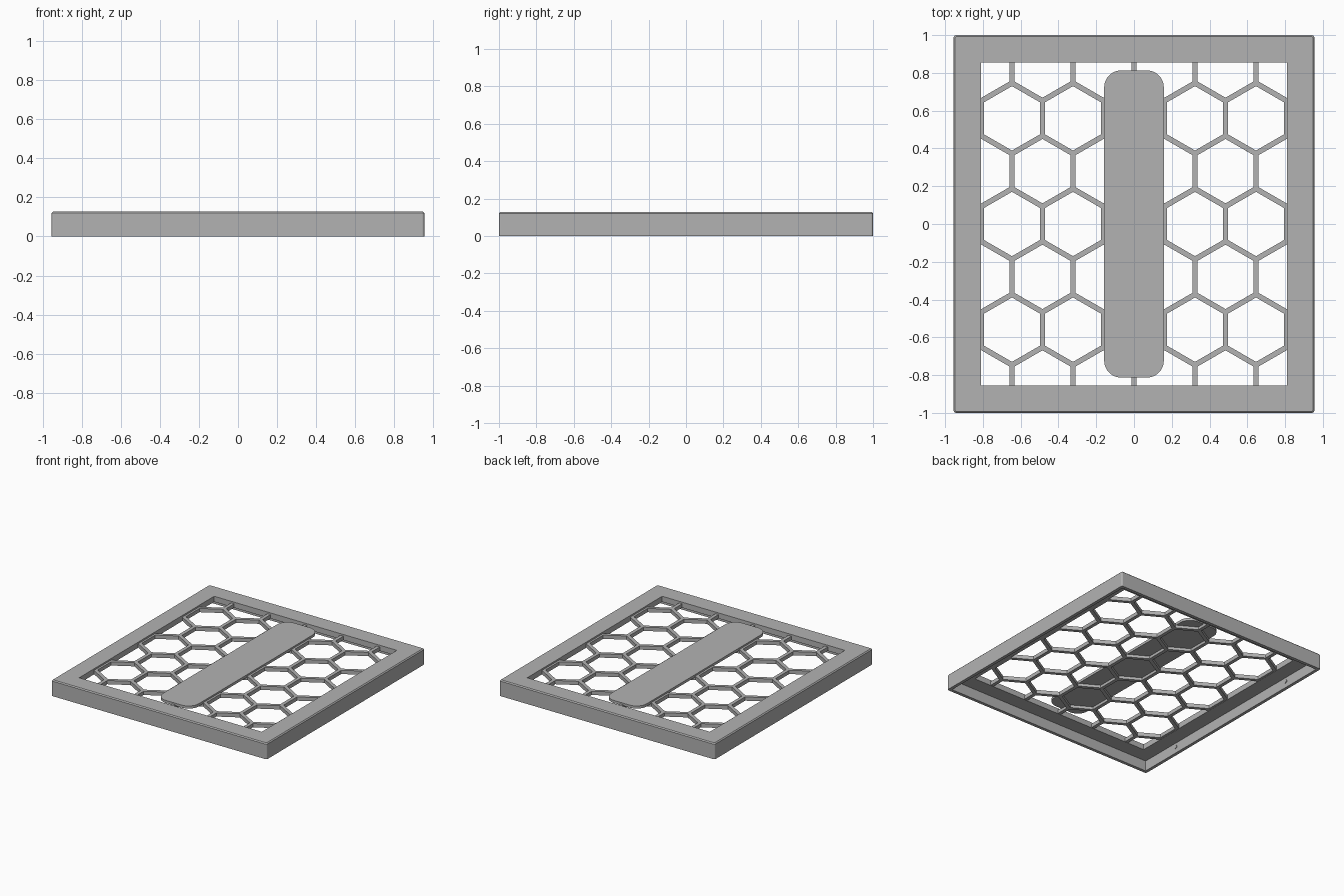
import bpy, bmesh, math
from mathutils import Matrix, Vector

cube = bpy.data.objects.get("Cube")
if cube:
    bpy.data.objects.remove(cube, do_unlink=True)

grey = bpy.data.materials.new("matte grey")
grey.use_nodes = True
colour = (0.45, 0.45, 0.45, 1)
grey.diffuse_color = colour
grey.node_tree.nodes["Principled BSDF"].inputs["Base Color"].default_value = colour

TOP = 0.128
HALF_X, HALF_Y = 0.955, 1.0
OPEN_X, OPEN_Y = 0.81, 0.855
PLATE_BOTTOM = 0.083
WALL = 0.025


def finish(name, bm):
    bmesh.ops.remove_doubles(bm, verts=bm.verts, dist=0.0001)
    bmesh.ops.recalc_face_normals(bm, faces=bm.faces)
    mesh = bpy.data.meshes.new(name)
    bm.to_mesh(mesh)
    bm.free()
    mesh.materials.append(grey)
    obj = bpy.data.objects.new(name, mesh)
    bpy.context.scene.collection.objects.link(obj)
    return obj


def rounded_loop(bm, hx, hy, z, radius, steps):
    """Rounded rectangle of vertices, counter-clockwise."""
    verts = []
    for quarter, (sx, sy) in enumerate([(1, 1), (-1, 1), (-1, -1), (1, -1)]):
        for i in range(steps + 1):
            a = (quarter + i / steps) * math.pi / 2
            verts.append(bm.verts.new((sx * (hx - radius) + radius * math.cos(a),
                                       sy * (hy - radius) + radius * math.sin(a), z)))
    return verts


def bridge(bm, a, b):
    n = len(a)
    for i in range(n):
        j = (i + 1) % n
        bm.faces.new((a[i], a[j], b[j], b[i]))


# Frame: top plate with a chamfered rim and thin hanging walls
bm = bmesh.new()
chamfer = 0.008
section = [
    (HALF_X, HALF_Y, 0, 0.012),
    (HALF_X, HALF_Y, TOP - chamfer, 0.012),
    (HALF_X - chamfer, HALF_Y - chamfer, TOP, 0.006),
    (OPEN_X, OPEN_Y, TOP, 0),
    (OPEN_X, OPEN_Y, PLATE_BOTTOM, 0),
    (HALF_X - WALL, HALF_Y - WALL, PLATE_BOTTOM, 0),
    (HALF_X - WALL, HALF_Y - WALL, 0, 0),
]
loops = [rounded_loop(bm, hx, hy, z, r, 3) for hx, hy, z, r in section]
for k, loop in enumerate(loops):
    bridge(bm, loop, loops[(k + 1) % len(loops)])
finish("frame", bm)

# Honeycomb grille: one box per rib, trimmed to the opening
PITCH = 0.323
SIDE = PITCH / math.sqrt(3)
ROW = SIDE * 1.5
RIB = 0.028
RIB_TOP, RIB_BOTTOM = 0.115, 0.085
LIMIT = Vector((OPEN_X + 0.004, OPEN_Y + 0.004))

bm = bmesh.new()


def rib(start, end):
    along = end - start
    mid = (start + end) / 2
    size = Matrix.Diagonal((along.length + RIB * 0.577, RIB, RIB_TOP - RIB_BOTTOM, 1))
    place = Matrix.Translation((mid.x, mid.y, (RIB_TOP + RIB_BOTTOM) / 2))
    turn = Matrix.Rotation(math.atan2(along.y, along.x), 4, 'Z')
    bmesh.ops.create_cube(bm, size=1, matrix=place @ turn @ size)


for row in range(-3, 4):
    shift = 0 if row % 2 else PITCH / 2
    for col in range(-3, 4):
        x, y = col * PITCH + shift, row * ROW
        if abs(x) > OPEN_X + 0.01:
            continue
        upper = Vector((x, y + SIDE / 2))
        rib(Vector((x, y - SIDE / 2)), upper)
        if row < 3:
            for side in (-1, 1):
                tip = Vector((x + side * PITCH / 2, y + SIDE))
                if abs(tip.x) < OPEN_X + 0.01:
                    rib(upper, tip)

for axis in range(2):
    for sign in (-1, 1):
        normal = Vector((0, 0, 0))
        normal[axis] = sign
        cut = bmesh.ops.bisect_plane(bm, geom=bm.verts[:] + bm.edges[:] + bm.faces[:],
                                     plane_co=normal * LIMIT[axis], plane_no=normal,
                                     clear_outer=True)
        rim = [g for g in cut["geom_cut"] if isinstance(g, bmesh.types.BMEdge)]
        bmesh.ops.holes_fill(bm, edges=rim)
finish("honeycomb_grille", bm)

# Centre bar: thin rounded plate on top of the grille
bm = bmesh.new()
lower = rounded_loop(bm, 0.158, 0.813, RIB_TOP - 0.008, 0.09, 8)
upper = rounded_loop(bm, 0.158, 0.813, TOP, 0.09, 8)
bridge(bm, lower, upper)
bm.faces.new(lower)
bm.faces.new(upper)
finish("centre_bar", bm)

# Small clip pegs on the inside of the side walls
bm = bmesh.new()
for sx in (-1, 1):
    for sy in (-1, 1):
        place = Matrix.Translation((sx * (HALF_X - WALL), sy * 0.63, 0.05))
        bmesh.ops.create_cone(bm, cap_ends=True, segments=16, radius1=0.014, radius2=0.014,
                              depth=0.012, matrix=place @ Matrix.Rotation(math.pi / 2, 4, 'Y'))
finish("clip_pegs", bm)
